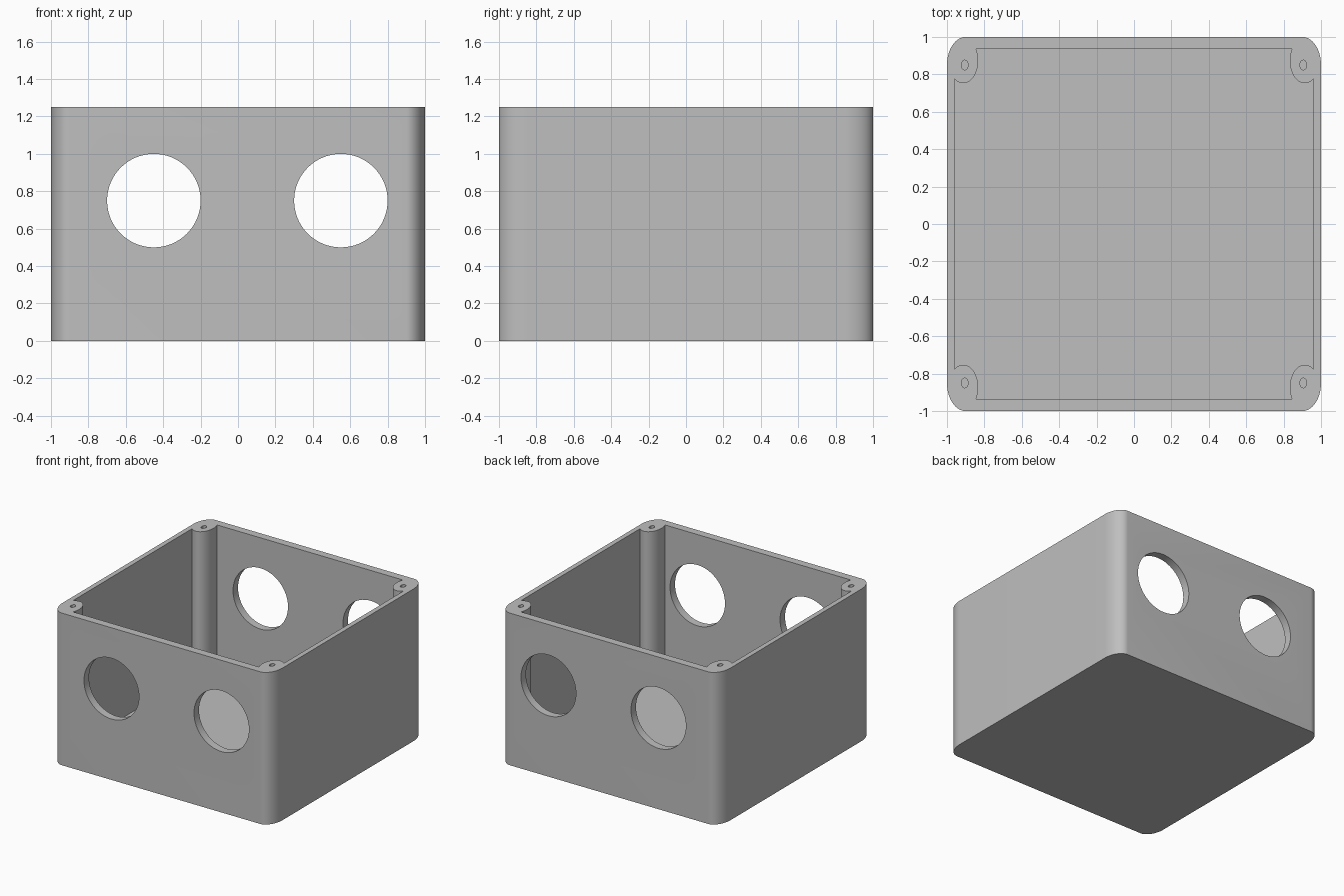
import bpy
import bmesh
from math import pi, cos, sin, acos, asin

if "Cube" in bpy.data.objects:
    bpy.data.objects.remove(bpy.data.objects["Cube"], do_unlink=True)

HEIGHT = 1.25
FLOOR = 0.04
INNER_X, INNER_Y = 0.96, 0.935          # inside wall faces
SIDES = ((1, 1), (-1, 1), (-1, -1), (1, -1))

grey = bpy.data.materials.new("light grey plastic")
grey.use_nodes = True
colour = (0.52, 0.52, 0.52, 1)
grey.diffuse_color = colour
grey.node_tree.nodes["Principled BSDF"].inputs["Base Color"].default_value = colour


def arc(cx, cy, rx, ry, start, end, steps):
    """Points along an elliptical arc."""
    angles = [start + (end - start) * i / steps for i in range(steps + 1)]
    return [(cx + rx * cos(a), cy + ry * sin(a)) for a in angles]


def four_corners(corner):
    """Mirror one corner curve into a closed outline."""
    outline = []
    for sx, sy in SIDES:
        points = corner if sx * sy > 0 else corner[::-1]
        outline += [(sx * x, sy * y) for x, y in points]
    return outline


def prism(name, outline, z0, z1):
    """Extrude an outline straight up."""
    bm = bmesh.new()
    base = bm.faces.new([bm.verts.new((x, y, z0)) for x, y in outline])
    top = bmesh.ops.extrude_face_region(bm, geom=[base])["geom"]
    moved = [v for v in top if isinstance(v, bmesh.types.BMVert)]
    bmesh.ops.translate(bm, verts=moved, vec=(0, 0, z1 - z0))
    bmesh.ops.recalc_face_normals(bm, faces=bm.faces)
    mesh = bpy.data.meshes.new(name)
    bm.to_mesh(mesh)
    bm.free()
    obj = bpy.data.objects.new(name, mesh)
    bpy.context.collection.objects.link(obj)
    mesh.materials.append(grey)
    return obj


def cut(target, cutter):
    """Subtract the cutter, then discard it."""
    cutter.hide_render = True
    mod = target.modifiers.new("cut", "BOOLEAN")
    mod.operation = "DIFFERENCE"
    mod.solver = "EXACT"
    mod.object = cutter
    bpy.context.view_layer.objects.active = target
    bpy.ops.object.modifier_apply(modifier=mod.name)
    bpy.data.objects.remove(cutter, do_unlink=True)


# Outer body with rounded upright corners
body = prism("enclosure_body",
             four_corners(arc(0.9, 0.85, 0.1, 0.15, 0, pi / 2, 16)), 0, HEIGHT)

# Cavity that leaves a screw post standing in each corner
px, py, rx, ry = 0.913, 0.873, 0.08, 0.12
post = arc(px, py, rx, ry,
           -acos((INNER_X - px) / rx), -pi - asin((INNER_Y - py) / ry), 24)
cut(body, prism("cavity_cutter", four_corners(post), FLOOR, HEIGHT + 0.1))

# Blind screw holes in the posts
for sx, sy in SIDES:
    hole = arc(sx * 0.905, sy * 0.85, 0.018, 0.026, 0, 2 * pi, 24)[:-1]
    cut(body, prism("screw_hole_cutter", hole, HEIGHT - 0.5, HEIGHT + 0.1))

# Round openings through the front and back walls
for x in (-0.45, 0.55):
    bpy.ops.mesh.primitive_cylinder_add(vertices=64, radius=0.25, depth=2.4,
                                        location=(x, 0, 0.75),
                                        rotation=(pi / 2, 0, 0))
    opening = bpy.context.object
    opening.name = "opening_cutter"
    opening.data.materials.append(grey)
    cut(body, opening)

# Smooth curved walls, sharp edges
bpy.ops.object.select_all(action="DESELECT")
body.select_set(True)
bpy.context.view_layer.objects.active = body
bpy.ops.object.shade_smooth_by_angle(angle=pi / 6)
